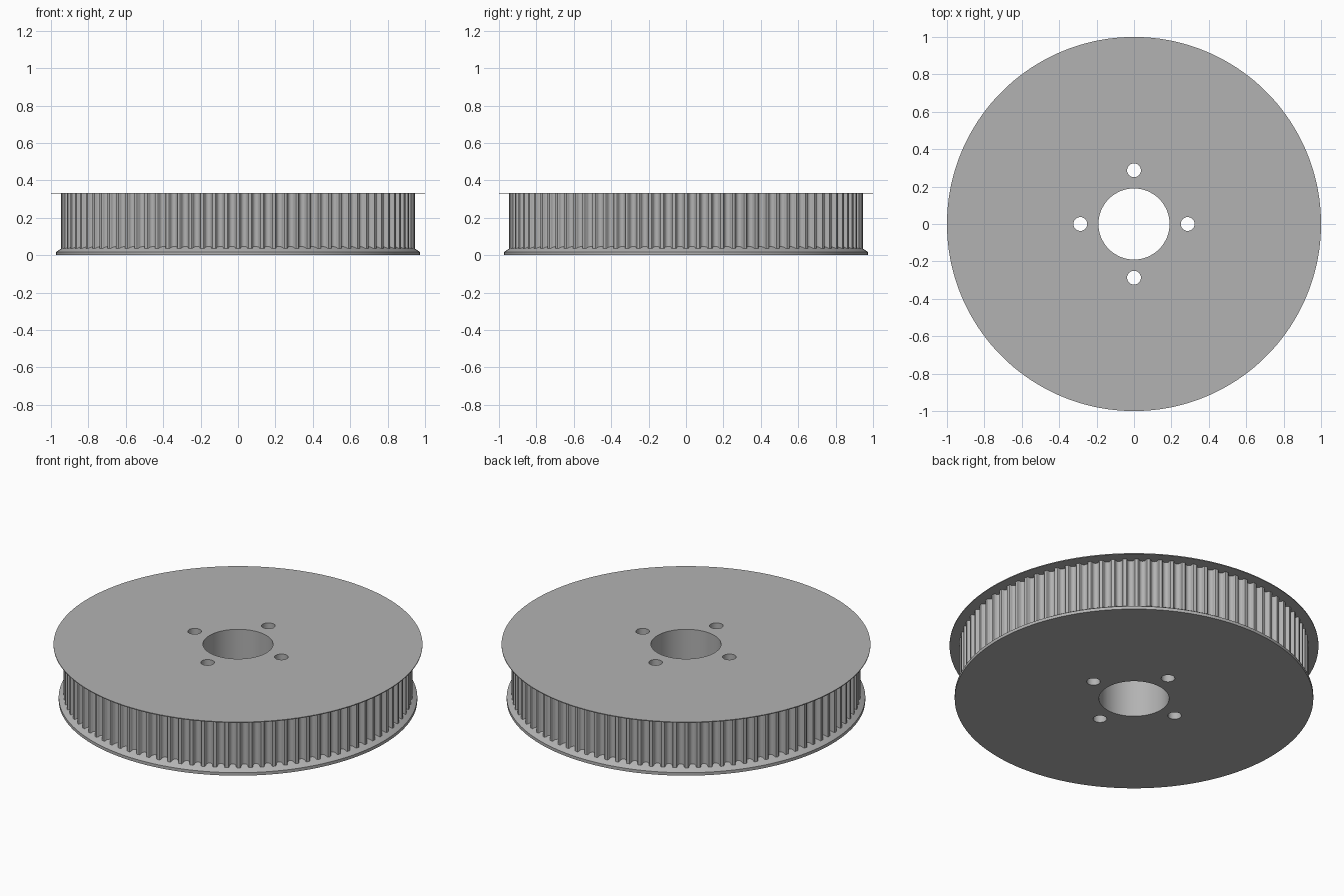
import bpy, bmesh
from math import sin, cos, pi, radians

cube = bpy.data.objects.get("Cube")
if cube:
    bpy.data.objects.remove(cube, do_unlink=True)

TEETH = 92
TIP_R = 0.946
GROOVE_R = 0.019
GROOVE_DEPTH = 0.025
BODY_Z, FLANGE_Z, TOP_Z = 0.03, 0.329, 0.334

metal = bpy.data.materials.new("brushed grey metal")
metal.use_nodes = True
grey = (0.45, 0.45, 0.45, 1)
metal.diffuse_color = grey
metal.node_tree.nodes["Principled BSDF"].inputs["Base Color"].default_value = grey


def make_object(name, bm):
    bmesh.ops.recalc_face_normals(bm, faces=bm.faces)
    mesh = bpy.data.meshes.new(name)
    bm.to_mesh(mesh)
    bm.free()
    mesh.materials.append(metal)
    obj = bpy.data.objects.new(name, mesh)
    bpy.context.collection.objects.link(obj)
    return obj


def prism(name, outlines, z0, z1):
    """Extrude one or more closed outlines between two heights."""
    bm = bmesh.new()
    for outline in outlines:
        face = bm.faces.new([bm.verts.new((x, y, z0)) for x, y in outline])
        new = bmesh.ops.extrude_face_region(bm, geom=[face])["geom"]
        verts = [v for v in new if isinstance(v, bmesh.types.BMVert)]
        bmesh.ops.translate(bm, verts=verts, vec=(0, 0, z1 - z0))
    return make_object(name, bm)


def circle(radius, count, cx=0, cy=0):
    return [(cx + radius * cos(2 * pi * i / count), cy + radius * sin(2 * pi * i / count))
            for i in range(count)]


def lathe(name, profile, count):
    """Stack rings of (radius, height) and cap both ends."""
    bm = bmesh.new()
    rings = [[bm.verts.new((x, y, z)) for x, y in circle(r, count)] for r, z in profile]
    for low, high in zip(rings, rings[1:]):
        for i in range(count):
            j = (i + 1) % count
            bm.faces.new((low[i], low[j], high[j], high[i]))
    bm.faces.new(rings[0])
    bm.faces.new(rings[-1])
    return make_object(name, bm)


def toothed_outline():
    """Round-bottomed grooves with softened shoulders between broad tooth tips."""
    points = []
    centre_r = TIP_R - GROOVE_DEPTH + GROOVE_R
    pitch = 2 * pi / TEETH
    for t in range(TEETH):
        mid = (t + 0.5) * pitch
        local = [(TIP_R - 0.002, -GROOVE_R - 0.002)]
        for k in range(9):
            a = pi * k / 8
            local.append((centre_r - GROOVE_R * sin(a), -GROOVE_R * cos(a)))
        local.append((TIP_R - 0.002, GROOVE_R + 0.002))
        # Shoulder and centre of the following tooth tip
        local.insert(0, (TIP_R, -GROOVE_R - 0.005))
        local.append((TIP_R, GROOVE_R + 0.005))
        for r, s in local:
            points.append((r * cos(mid) - s * sin(mid), r * sin(mid) + s * cos(mid)))
    return points


# Toothed drum and the two belt flanges
drum = prism("toothed_drum", [toothed_outline()], BODY_Z, FLANGE_Z)
top_flange = prism("top_flange", [circle(1, 180)], FLANGE_Z, TOP_Z)
bottom_flange = lathe("bottom_flange", [
    (0.972, 0), (0.972, 0.018), (0.945, 0.036), (0.915, 0.05), (0.9, BODY_Z)], 180)

# Central bore and four bolt holes through every part
holes = [circle(0.19, 64)]
for i in range(4):
    a = i * pi / 2
    holes.append(circle(0.037, 32, 0.287 * cos(a), 0.287 * sin(a)))
cutter = prism("hole_cutter", holes, -0.1, 0.5)
cutter.hide_render = True
cutter.hide_set(True)

for part in (drum, top_flange, bottom_flange):
    cut = part.modifiers.new("holes", "BOOLEAN")
    cut.operation = "DIFFERENCE"
    cut.solver = "EXACT"
    cut.object = cutter
    bpy.ops.object.select_all(action="DESELECT")
    bpy.context.view_layer.objects.active = part
    part.select_set(True)
    bpy.ops.object.modifier_apply(modifier=cut.name)
    bpy.ops.object.shade_smooth_by_angle(angle=radians(30))

bpy.data.objects.remove(cutter, do_unlink=True)
